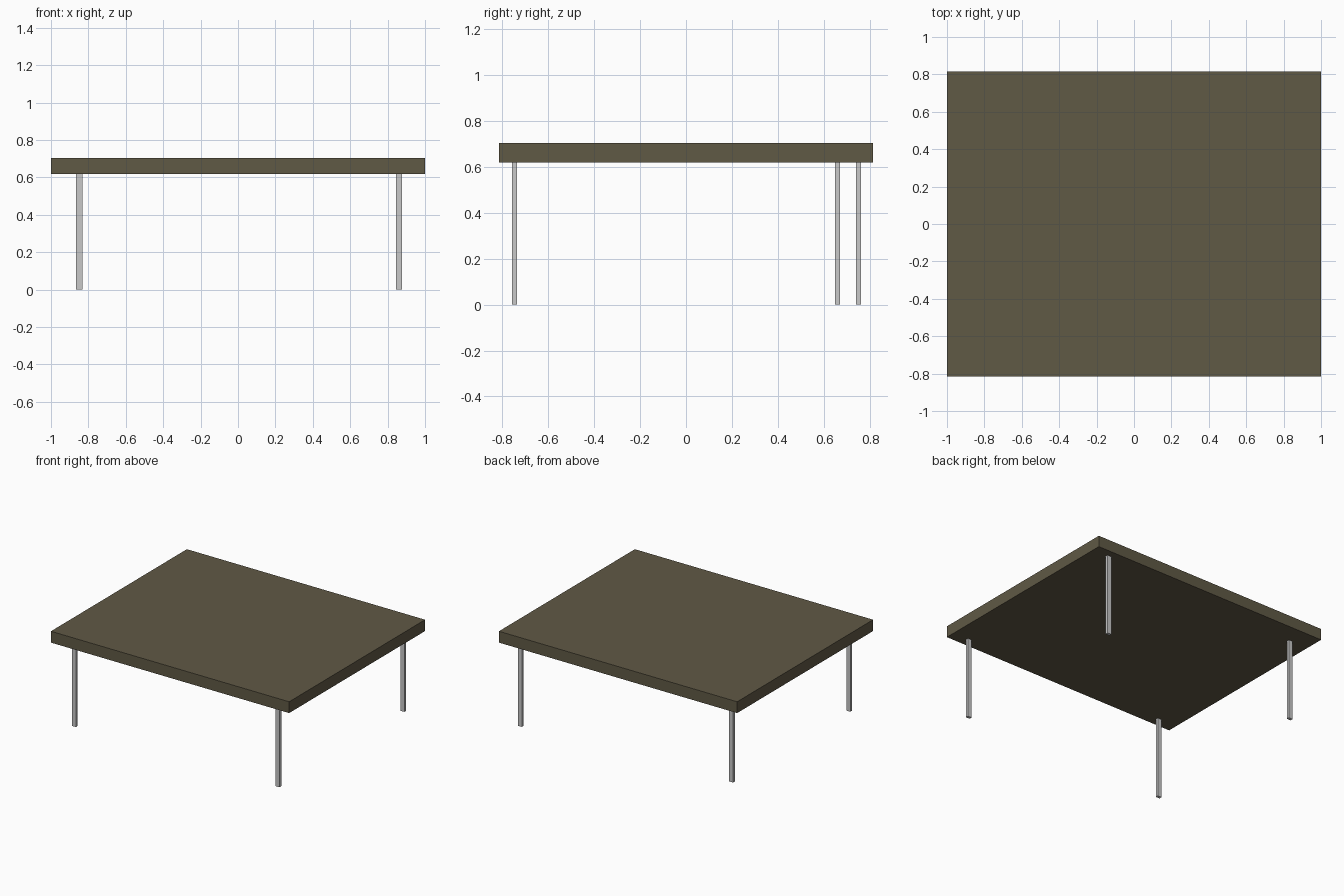
import bpy

if "Cube" in bpy.data.objects:
    bpy.data.objects.remove(bpy.data.objects["Cube"])


def material(name, rgb):
    m = bpy.data.materials.new(name)
    m.diffuse_color = (*rgb, 1.0)
    m.use_nodes = True
    m.node_tree.nodes["Principled BSDF"].inputs["Base Color"].default_value = m.diffuse_color
    return m


def box(name, center, size, mat):
    bpy.ops.mesh.primitive_cube_add(size=1, location=center)
    ob = bpy.context.object
    ob.name = name
    ob.scale = size
    bpy.ops.object.transform_apply(location=False, rotation=False, scale=True)
    ob.data.materials.append(mat)
    return ob


wood = material("dark olive wood", (0.117, 0.100, 0.060))
metal = material("light grey metal", (0.578, 0.578, 0.578))

LEG_H, TOP_H = 0.618, 0.704

# Thick rectangular table top
box("table_top", (0, 0, (LEG_H + TOP_H) / 2), (2.0, 1.63, TOP_H - LEG_H), wood)

# Four slim legs; the back left one is set further in
legs = {
    "front_left_leg": (-0.848, -0.746),
    "front_right_leg": (0.861, -0.746),
    "back_left_leg": (-0.848, 0.660),
    "back_right_leg": (0.861, 0.752),
}
for name, (x, y) in legs.items():
    box(name, (x, y, LEG_H / 2), (0.034, 0.022, LEG_H), metal)
